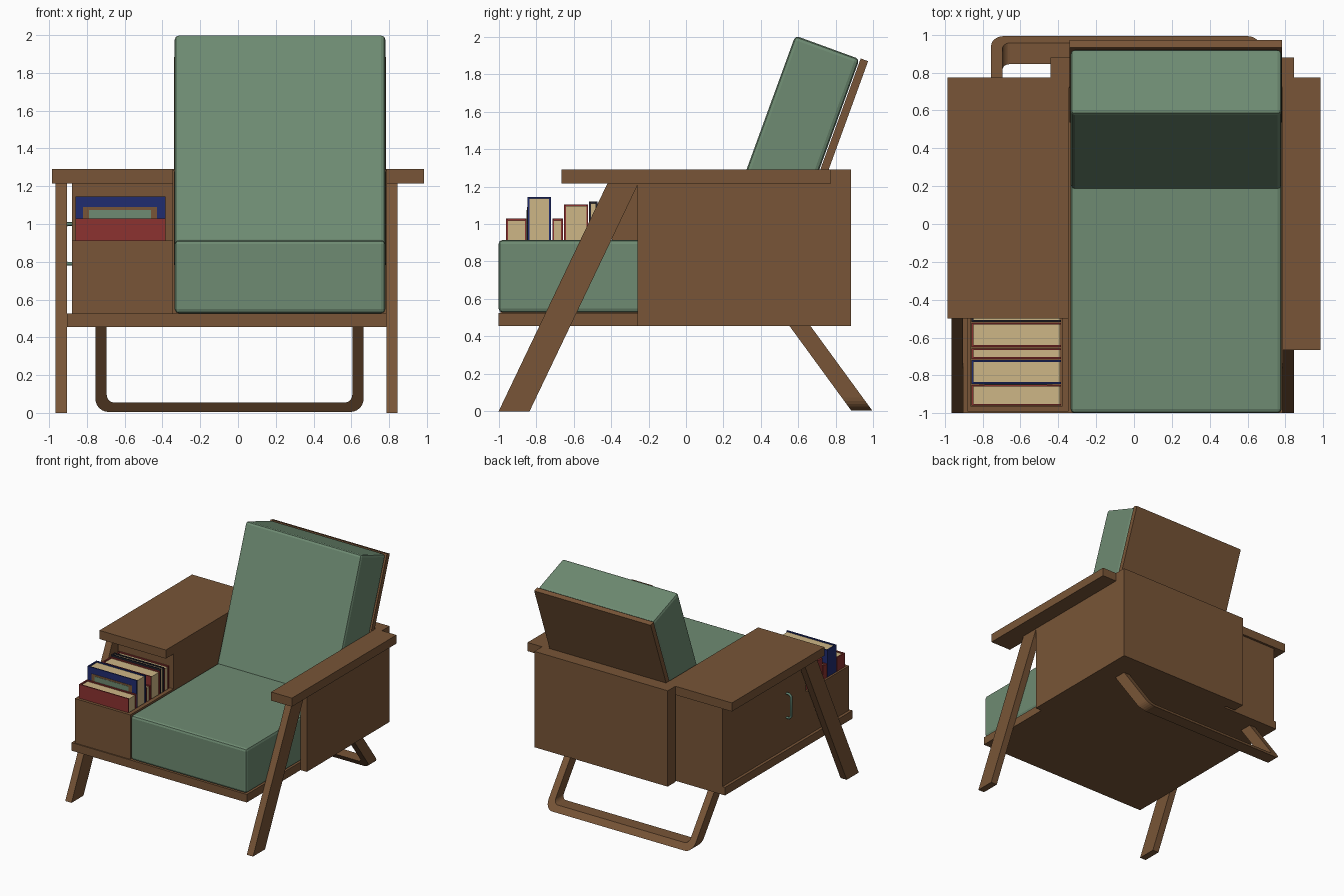
import bpy, bmesh, math
from mathutils import Vector

if "Cube" in bpy.data.objects:
    bpy.data.objects.remove(bpy.data.objects["Cube"])


def mat(name, rgb):
    m = bpy.data.materials.new(name)
    lin = [(c / 255 / 12.92) if c < 11 else ((c / 255 + 0.055) / 1.055) ** 2.4 for c in rgb]
    m.diffuse_color = (*lin, 1)
    m.use_nodes = True
    m.node_tree.nodes["Principled BSDF"].inputs["Base Color"].default_value = m.diffuse_color
    return m


WOOD = mat("walnut wood", (120, 85, 55))
GREEN = mat("green fabric", (110, 139, 114))
RED = mat("red cover", (140, 50, 48))
BLUE = mat("blue cover", (32, 44, 112))
DARK = mat("dark cover", (36, 36, 46))
PAPER = mat("paper", (205, 182, 134))
METAL = mat("green metal", (98, 134, 116))


def finish(name, bm, m, bevel=0, seg=2):
    bmesh.ops.recalc_face_normals(bm, faces=bm.faces[:])
    me = bpy.data.meshes.new(name)
    bm.to_mesh(me)
    bm.free()
    me.materials.append(m)
    ob = bpy.data.objects.new(name, me)
    bpy.context.collection.objects.link(ob)
    if bevel:
        b = ob.modifiers.new("bevel", "BEVEL")
        b.width, b.segments = bevel, seg
    return ob


def prism(name, pts, offset, m, bevel=0, seg=2):
    """Extrude a closed polygon of 3D points along an offset vector."""
    bm = bmesh.new()
    f = bm.faces.new([bm.verts.new(p) for p in pts])
    r = bmesh.ops.extrude_face_region(bm, geom=[f])
    vs = [g for g in r["geom"] if isinstance(g, bmesh.types.BMVert)]
    bmesh.ops.translate(bm, verts=vs, vec=Vector(offset))
    return finish(name, bm, m, bevel, seg)


def box(name, x0, x1, y0, y1, z0, z1, m=WOOD, bevel=0, seg=2):
    pts = [(x0, y0, z0), (x1, y0, z0), (x1, y1, z0), (x0, y1, z0)]
    return prism(name, pts, (0, 0, z1 - z0), m, bevel, seg)


# Base boards
box("seat_base", -0.345, 0.785, -1, 0.775, 0.455, 0.525)
box("cabinet_base", -0.905, -0.345, -1, 0.755, 0.455, 0.525)

# Body: rear panel, filler behind the backrest, right side panel
box("rear_panel", -0.44, 0.845, 0.775, 0.88, 0.455, 1.29)
box("rear_filler", -0.345, 0.785, 0.72, 0.775, 0.525, 1.285)
box("right_side_panel", 0.785, 0.845, -0.26, 0.775, 0.455, 1.215)

# Left cabinet, table top and right armrest
box("cabinet", -0.88, -0.345, -0.395, 0.755, 0.525, 1.215)
box("side_table_top", -0.985, -0.345, -0.5, 0.775, 1.215, 1.29)
box("right_armrest", 0.785, 0.985, -0.665, 0.775, 1.215, 1.29)

# Open book bin in front of the cabinet
box("bin_front", -0.88, -0.345, -0.99, -0.965, 0.525, 0.912)
box("bin_left", -0.88, -0.862, -0.965, -0.395, 0.525, 0.912)
box("bin_right", -0.38, -0.345, -0.965, -0.395, 0.525, 0.912)

# Cushions
box("seat_cushion", -0.335, 0.78, -1, 0.5, 0.527, 0.915, GREEN, 0.022)


def tilted(name, x0, x1, n0, n1, u0, u1, m, bevel=0):
    """Box leaning back 20 degrees, measured from the upper front edge."""
    a = math.radians(20)
    u = Vector((0, math.sin(a), math.cos(a)))
    n = Vector((0, math.cos(a), -math.sin(a)))
    o = Vector((x0, 0.583, 2.005))
    pts = [o + n * i + u * j for i, j in ((n0, u0), (n1, u0), (n1, u1), (n0, u1))]
    return prism(name, pts, (x1 - x0, 0, 0), m, bevel)


tilted("back_cushion", -0.335, 0.78, 0, 0.365, -1.18, 0, GREEN, 0.022)
tilted("back_board", -0.34, 0.783, 0.37, 0.412, -1.15, 0.005, WOOD)

# Slanted front legs
for side, x in (("left", -0.965), ("right", 0.785)):
    prism("front_leg_" + side,
          [(x, -1, 0), (x, -0.835, 0), (x, -0.255, 1.215), (x, -0.42, 1.215)],
          (0.06, 0, 0), WOOD)


# Rear sled leg: rounded U profile, sheared backwards towards the floor
def u_path(x0, x1, z0, r, top):
    pts = [(x0, top)]
    for cx, start in ((x0 + r, 180), (x1 - r, 270)):
        for i in range(7):
            t = math.radians(start + 15 * i)
            pts.append((cx + r * math.cos(t), z0 + r + r * math.sin(t)))
    return pts + [(x1, top)]


outer = u_path(-0.755, 0.665, 0.005, 0.07, 0.455)
inner = u_path(-0.695, 0.605, 0.055, 0.04, 0.455)
bm = bmesh.new()
rings = []
for (ox, oz), (ix, iz) in zip(outer, inner):
    ring = []
    for x, z, d in ((ox, oz, 0), (ix, iz, 0), (ix, iz, 0.112), (ox, oz, 0.112)):
        ring.append(bm.verts.new((x, 0.885 - z * 0.73 + d, z)))
    rings.append(ring)
for a, b in zip(rings, rings[1:]):
    for i in range(4):
        j = (i + 1) % 4
        bm.faces.new((a[i], a[j], b[j], b[i]))
bm.faces.new(rings[0])
bm.faces.new(rings[-1])
finish("rear_sled_leg", bm, WOOD)

# Door handle on the left of the cabinet
cu = bpy.data.curves.new("door_handle", "CURVE")
cu.dimensions = "3D"
cu.bevel_depth, cu.bevel_resolution = 0.01, 2
path = [(-0.875, 0.79), (-0.905, 0.79), (-0.922, 0.807),
        (-0.922, 0.983), (-0.905, 1.0), (-0.875, 1.0)]
sp = cu.splines.new("POLY")
sp.points.add(len(path) - 1)
for p, (x, z) in zip(sp.points, path):
    p.co = (x, -0.13, z, 1)
cu.materials.append(METAL)
handle = bpy.data.objects.new("door_handle", cu)
bpy.context.collection.objects.link(handle)
bpy.context.view_layer.objects.active = handle
handle.select_set(True)
bpy.ops.object.convert(target="MESH")

# Books: two covers, spine on the left, page block
books = [(-0.96, -0.85, 1.03, RED), (-0.845, -0.72, 1.145, BLUE),
         (-0.713, -0.657, 1.03, RED), (-0.65, -0.522, 1.105, RED),
         (-0.518, -0.472, 1.12, DARK), (-0.468, -0.402, 1.105, RED)]
for i, (y0, y1, top, m) in enumerate(books, 1):
    t = 0.01
    n = "book_%d_" % i
    box(n + "front_cover", -0.86, -0.385, y0, y0 + t, 0.53, top, m)
    box(n + "back_cover", -0.86, -0.385, y1 - t, y1, 0.53, top, m)
    box(n + "spine", -0.86, -0.848, y0 + t, y1 - t, 0.53, top, m)
    box(n + "pages", -0.848, -0.392, y0 + t, y1 - t, 0.535, top - 0.01, PAPER)

# Picture panel on the tall blue book
box("book_picture_frame", -0.82, -0.43, -0.848, -0.845, 0.7, 1.09, WOOD)
box("book_picture", -0.79, -0.46, -0.85, -0.848, 0.73, 1.075, GREEN)
